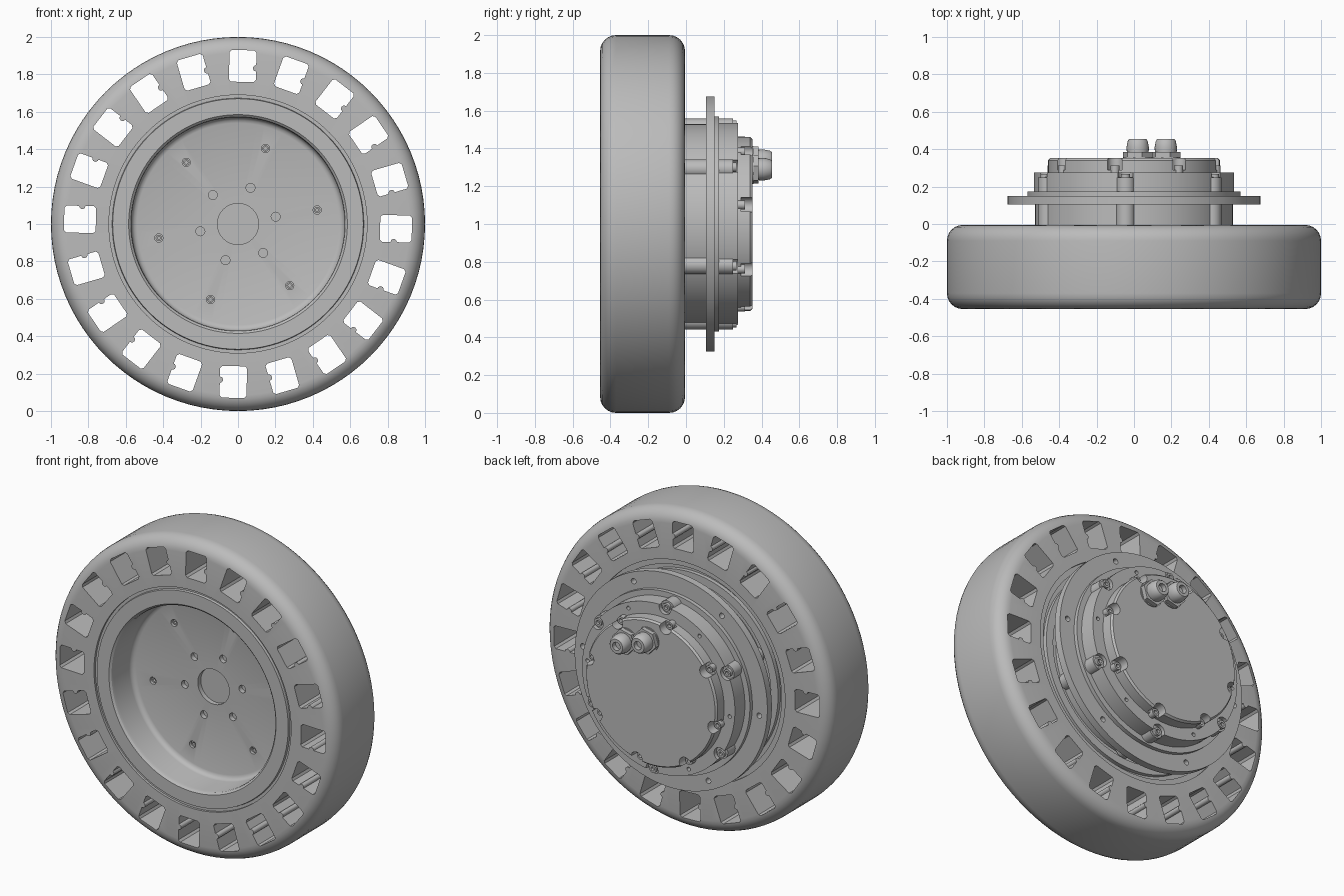
import bpy, bmesh
from math import sin, cos, pi, radians
from mathutils import Vector

if "Cube" in bpy.data.objects:
    bpy.data.objects.remove(bpy.data.objects["Cube"], do_unlink=True)

grey = bpy.data.materials.new("plain grey")
grey.use_nodes = True
grey.diffuse_color = (0.5, 0.5, 0.5, 1)
grey.node_tree.nodes["Principled BSDF"].inputs["Base Color"].default_value = (0.5, 0.5, 0.5, 1)


def polar(r, deg):
    """Point (x, z) on a circle around the wheel axis."""
    return r * cos(radians(deg)), 1 + r * sin(radians(deg))


def ring_of(r, start, count):
    return [polar(r, start + 360 * i / count) for i in range(count)]


def lathe(bm, profile, centre=(0, 1), segs=96, closed=False, turn=0):
    """Spin a profile of (radius, y) around an axis along y."""
    part = bmesh.new()
    cx, cz = centre
    axis = Vector((cx, 0, cz))
    d = Vector((cos(turn), 0, sin(turn)))
    vs = [part.verts.new(axis + d * r + Vector((0, y, 0))) for r, y in profile]
    es = [part.edges.new(p) for p in zip(vs, vs[1:])]
    if closed:
        es.append(part.edges.new((vs[-1], vs[0])))
    bmesh.ops.spin(part, geom=vs + es, cent=axis, axis=(0, 1, 0),
                   angle=2 * pi, steps=segs, use_duplicate=False)
    bmesh.ops.remove_doubles(part, verts=part.verts, dist=0.0004)
    bmesh.ops.recalc_face_normals(part, faces=part.faces)
    mesh = bpy.data.meshes.new("part")
    part.to_mesh(mesh)
    part.free()
    bm.from_mesh(mesh)
    bpy.data.meshes.remove(mesh)


def cylinder(bm, centre, r, y0, y1, segs=16, turn=0):
    lathe(bm, [(0, y0), (r, y0), (r, y1), (0, y1)], centre, segs, turn=turn)


def screw(bm, centre, r, y0, y1):
    """Socket head screw, open towards y1."""
    inner = y1 + (y0 - y1) * 0.6
    lathe(bm, [(0, y0), (r, y0), (r, y1), (r * 0.5, y1), (r * 0.5, inner), (0, inner)], centre, 12)


def finish(name, bm, cutter=None):
    mesh = bpy.data.meshes.new(name)
    bm.to_mesh(mesh)
    bm.free()
    ob = bpy.data.objects.new(name, mesh)
    bpy.context.collection.objects.link(ob)
    mesh.materials.append(grey)
    bpy.ops.object.select_all(action='DESELECT')
    ob.select_set(True)
    bpy.context.view_layer.objects.active = ob
    if cutter:
        cut = finish(name + "_cutter", cutter)
        cut.hide_render = True
        cut.select_set(False)
        ob.select_set(True)
        bpy.context.view_layer.objects.active = ob
        mod = ob.modifiers.new("cut", 'BOOLEAN')
        mod.operation, mod.solver, mod.object = 'DIFFERENCE', 'EXACT', cut
        bpy.ops.object.modifier_apply(modifier=mod.name)
        bpy.data.objects.remove(cut, do_unlink=True)
    bpy.ops.object.shade_smooth_by_angle(angle=radians(32))
    return ob


FRONT, BACK = -0.455, -0.005

# Tyre ring with rounded shoulders
ROUND = 0.085
shoulder = [(1 - ROUND + ROUND * sin(a), ROUND - ROUND * cos(a))
            for a in [i * pi / 12 for i in range(7)]]
profile = [(0.69, FRONT)] + [(r, FRONT + t) for r, t in shoulder]
profile += [(r, BACK - t) for r, t in reversed(shoulder)] + [(0.69, BACK)]
tyre = bmesh.new()
lathe(tyre, profile, closed=True)

# Slots through the tyre, each with a small rib on one side
slots = bmesh.new()
W, C, RIB = 0.072, 0.012, 0.017
outline = [(-W + C, 0.76), (W - C, 0.76), (W, 0.76 + C)]
outline += [(W - RIB * sin(a), 0.835 - RIB * cos(a)) for a in [i * pi / 6 for i in range(7)]]
outline += [(W, 0.93 - C), (W - C, 0.93), (-W + C, 0.93), (-W, 0.93 - C), (-W, 0.76 + C)]
for i in range(20):
    a = radians(88.3 + 18 * i)
    face = slots.faces.new([slots.verts.new((r * cos(a) + u * sin(a), -0.6, 1 + r * sin(a) - u * cos(a)))
                            for u, r in outline])
    top = bmesh.ops.extrude_face_region(slots, geom=[face])["geom"]
    bmesh.ops.translate(slots, verts=[g for g in top if isinstance(g, bmesh.types.BMVert)], vec=(0, 0.8, 0))
bmesh.ops.recalc_face_normals(slots, faces=slots.faces)
finish("tyre", tyre, slots)

# Dished hub with a seam groove at its edge
FLOOR = -0.245
hub = bmesh.new()
lathe(hub, [(0, FLOOR + 0.03), (0.11, FLOOR + 0.03), (0.11, FLOOR), (0.54, FLOOR),
            (0.555, FLOOR - 0.005), (0.566, FLOOR - 0.016), (0.57, FLOOR - 0.03),
            (0.57, FRONT + 0.025), (0.574, FRONT + 0.01), (0.585, FRONT),
            (0.67, FRONT), (0.673, FRONT + 0.015), (0.69, FRONT + 0.015),
            (0.69, -0.02), (0.655, -0.02), (0.655, -0.06), (0.62, -0.06),
            (0.62, -0.035), (0.57, -0.035), (0.57, -0.06), (0, -0.06)])
holes = bmesh.new()
for p in ring_of(0.43, 10, 6):
    cylinder(holes, p, 0.022, FLOOR - 0.02, FLOOR + 0.04)
for p in ring_of(0.205, 11, 6):
    cylinder(holes, p, 0.024, FLOOR - 0.02, FLOOR + 0.03)
finish("hub", hub, holes)

hub_screws = bmesh.new()
for p in ring_of(0.43, 10, 6):
    screw(hub_screws, p, 0.017, FLOOR + 0.045, FLOOR + 0.012)
finish("hub_screws", hub_screws)

# Motor housing with its mounting flange
housing = bmesh.new()
lathe(housing, [(0, -0.07), (0.53, -0.07), (0.53, 0.105), (0.675, 0.105), (0.675, 0.15),
                (0.57, 0.15), (0.57, 0.175), (0.535, 0.175), (0.535, 0.275), (0, 0.275)])
pockets = bmesh.new()
for p in ring_of(0.525, 35, 6):
    cylinder(pockets, p, 0.042, 0.25, 0.3)
for p in ring_of(0.62, 65, 6):
    cylinder(pockets, p, 0.017, 0.08, 0.18)
for p in ring_of(0.5, 65, 6):
    cylinder(pockets, p, 0.012, 0.25, 0.3)
finish("motor_housing", housing, pockets)

# Lugs on the housing and their screws
lugs, lug_screws = bmesh.new(), bmesh.new()
for p in ring_of(0.51, 35, 6):
    cylinder(lugs, p, 0.05, -0.05, 0.249, 24)
for p in ring_of(0.525, 35, 6):
    screw(lug_screws, p, 0.025, 0.24, 0.268)
finish("housing_lugs", lugs)
finish("lug_screws", lug_screws)

# Rear cover with scalloped screw notches
cover, notches, cover_screws = bmesh.new(), bmesh.new(), bmesh.new()
lathe(cover, [(0, 0.265), (0.46, 0.265), (0.46, 0.34), (0.45, 0.352), (0, 0.352)])
for p in ring_of(0.45, 13, 8):
    cylinder(notches, p, 0.04, 0.29, 0.4)
    screw(cover_screws, p, 0.024, 0.27, 0.312)
finish("rear_cover", cover, notches)
finish("cover_screws", cover_screws)

# Two cable glands: hexagonal nut and tapered cap
for side, centre in (("left", (0.17, 1.29)), ("right", (0.02, 1.335))):
    gland = bmesh.new()
    cylinder(gland, centre, 0.078, 0.345, 0.358, 24)
    cylinder(gland, centre, 0.08, 0.358, 0.385, 6, turn=radians(73))
    lathe(gland, [(0, 0.38), (0.058, 0.38), (0.06, 0.41), (0.053, 0.445), (0.045, 0.455),
                  (0.026, 0.455), (0.026, 0.425), (0, 0.425)], centre, 24)
    finish("cable_gland_" + side, gland)
